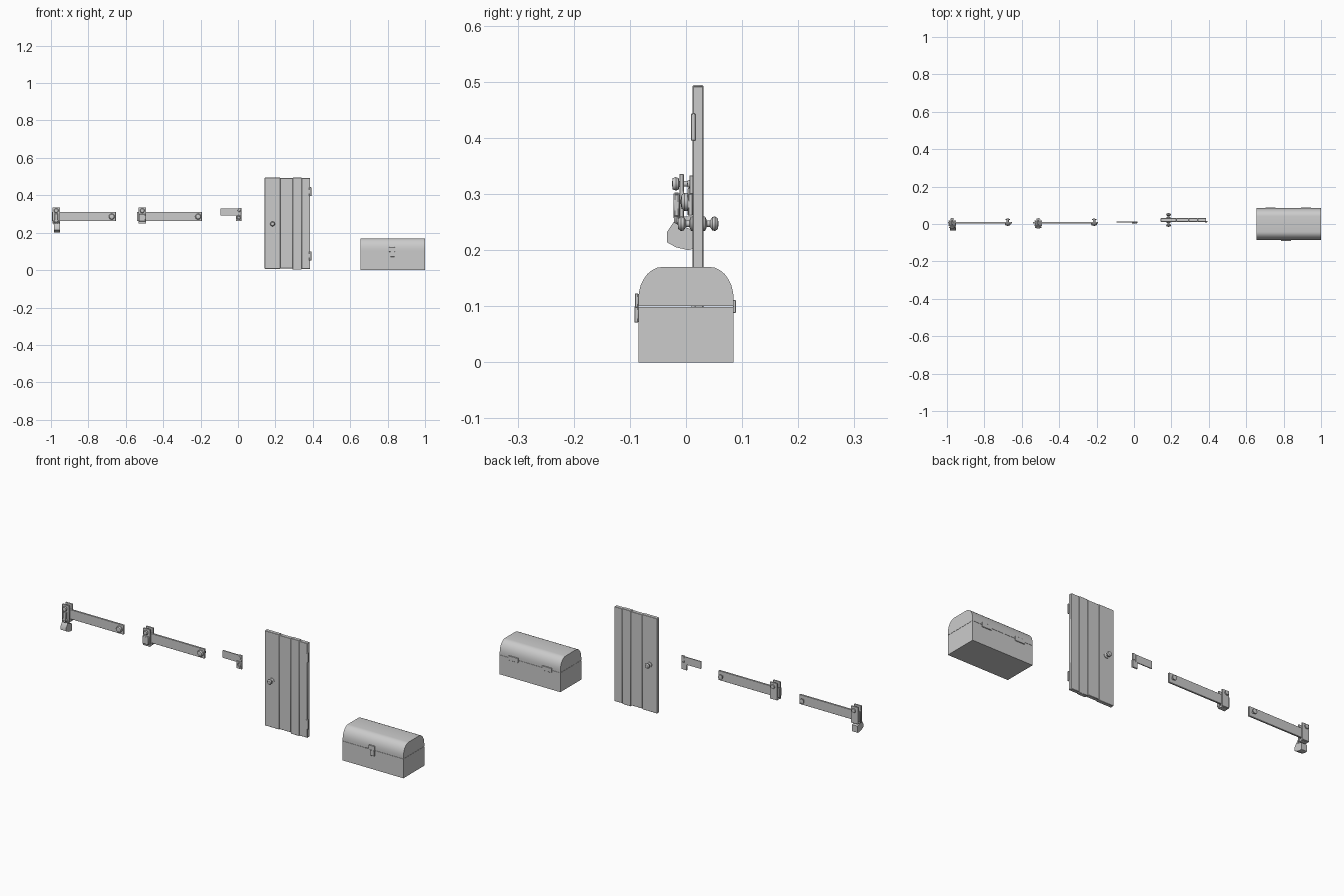
import bpy, bmesh, math
from mathutils import Matrix, Vector

if "Cube" in bpy.data.objects:
    bpy.data.objects.remove(bpy.data.objects["Cube"], do_unlink=True)

grey = bpy.data.materials.new("plain_grey")
grey.use_nodes = True
colour = (0.6, 0.6, 0.6, 1)
grey.diffuse_color = colour
grey.node_tree.nodes["Principled BSDF"].inputs["Base Color"].default_value = colour
made = []


def finish(name, bm, bevel=0):
    bmesh.ops.recalc_face_normals(bm, faces=bm.faces)
    mesh = bpy.data.meshes.new(name)
    bm.to_mesh(mesh)
    bm.free()
    ob = bpy.data.objects.new(name, mesh)
    bpy.context.collection.objects.link(ob)
    mesh.materials.append(grey)
    if bevel:
        mod = ob.modifiers.new("soft_edges", "BEVEL")
        mod.width, mod.segments = bevel, 1
    made.append(ob)
    return ob


def box(name, x, y, z, bevel=0):
    """Box from (low, high) pairs."""
    bm = bmesh.new()
    bmesh.ops.create_cube(bm, size=1)
    for v in bm.verts:
        v.co = Vector([(a + b) / 2 + c * (b - a) for (a, b), c in zip((x, y, z), v.co)])
    return finish(name, bm, bevel)


def prism(name, outline, x):
    """Outline of (y, z) points swept along x."""
    bm = bmesh.new()
    face = bm.faces.new([bm.verts.new((x[0], y, z)) for y, z in outline])
    out = bmesh.ops.extrude_face_region(bm, geom=[face])
    moved = [g for g in out["geom"] if isinstance(g, bmesh.types.BMVert)]
    bmesh.ops.translate(bm, vec=(x[1] - x[0], 0, 0), verts=moved)
    return finish(name, bm)


def lathe(name, x, z, profile, sides=16):
    """Profile of (radius, y) points turned about a y axis."""
    bm = bmesh.new()
    verts = [bm.verts.new((x + r, y, z)) for r, y in profile]
    edges = [bm.edges.new(pair) for pair in zip(verts, verts[1:])]
    bmesh.ops.spin(bm, geom=verts + edges, cent=(x, 0, z), axis=(0, 1, 0),
                   angle=math.tau, steps=sides)
    bmesh.ops.remove_doubles(bm, verts=bm.verts, dist=0.0001)
    return finish(name, bm)


def ring(name, x, y, z, radius, wire):
    """Wire loop lying in the front plane."""
    bm = bmesh.new()
    rows = []
    for i in range(16):
        turn = Matrix.Rotation(math.tau * i / 16, 3, "Y")
        rows.append([bm.verts.new(Vector((x, y, z)) + turn @ Vector(
            (radius + wire * math.cos(a), wire * math.sin(a), 0)))
            for a in [math.tau * j / 6 for j in range(6)]])
    for i in range(16):
        for j in range(6):
            a, b, k = rows[i], rows[(i + 1) % 16], (j + 1) % 6
            bm.faces.new((a[j], a[k], b[k], b[j]))
    return finish(name, bm)


# Chest
chest_x = (0.655, 1.0)
box("chest_base", chest_x, (-0.085, 0.085), (0, 0.099))
arc = [(0.042 + 0.043 * math.cos(t), 0.112 + 0.058 * math.sin(t))
       for t in [math.pi / 2 * i / 7 for i in range(8)]]
side = [(0.085, 0.1)] + arc
prism("chest_lid", side + [(-y, z) for y, z in reversed(side)], chest_x)
box("chest_latch_plate", (0.806, 0.84), (-0.091, -0.085), (0.098, 0.123), 0.001)
box("chest_latch_tongue", (0.815, 0.838), (-0.092, -0.085), (0.071, 0.1), 0.001)
box("chest_latch_pin", (0.787, 0.815), (-0.09, -0.085), (0.096, 0.102))
for label, x in (("right", 0.73), ("left", 0.92)):
    box(f"chest_hinge_{label}", (x - 0.027, x + 0.027), (0.084, 0.089), (0.088, 0.111), 0.001)

# Plank door, with slightly uneven plank ends
seams = [0.143, 0.226, 0.292, 0.34, 0.386]
for i, low in enumerate([0.006, 0.009, 0.003, 0.006]):
    box(f"door_plank_{i + 1}", (seams[i], seams[i + 1]), (0.012, 0.031),
        (low, 0.494 - 0.002 * (i % 2)), 0.0015)
knob = [(0, 0), (0.013, 0), (0.013, 0.003), (0.006, 0.006), (0.006, 0.012), (0.012, 0.016),
        (0.013, 0.021), (0.009, 0.026), (0, 0.027)]
lathe("door_knob_back", 0.185, 0.247, [(r, 0.031 + y) for r, y in knob])
lathe("door_knob_front", 0.185, 0.247, [(r, 0.012 - y) for r, y in knob])
for label, z in (("lower", 0.076), ("upper", 0.419)):
    box(f"door_hinge_{label}", (0.38, 0.392), (0.009, 0.017), (z - 0.024, z + 0.024), 0.001)

# Small hasp
box("hasp_leaf", (-0.093, -0.052), (0.008, 0.013), (0.292, 0.33))
box("hasp_strap", (-0.051, 0.0), (0.008, 0.013), (0.292, 0.33))
box("hasp_drop", (-0.012, 0.018), (0.004, 0.012), (0.262, 0.3), 0.001)
box("hasp_catch", (0.0, 0.018), (0.006, 0.013), (0.3, 0.333), 0.001)
ring("hasp_staple", 0.004, 0.004, 0.282, 0.009, 0.003)
lathe("hasp_rivet", 0.006, 0.318, [(0, 0.002), (0.006, 0.003), (0.008, 0.008)], 12)

# Two bar latches, each with an end knob, a bracket and a bolt
for label, x0, x1, pin, b0, b1 in (("outer", -0.995, -0.653, -0.675, -0.992, -0.952),
                                   ("inner", -0.54, -0.193, -0.213, -0.532, -0.492)):
    box(f"{label}_bar", (x0, x1), (0.003, 0.012), (0.262, 0.311), 0.001)
    lathe(f"{label}_bar_knob", pin, 0.286,
          [(0, -0.01), (0.012, -0.008), (0.016, -0.003), (0.016, 0.003), (0.006, 0.004),
           (0.006, 0.021), (0.012, 0.022), (0.012, 0.027), (0, 0.029)])
    box(f"{label}_bracket_back", (b0, b1), (0.013, 0.02), (0.25, 0.336), 0.001)
    box(f"{label}_bracket_front", (b0, b1), (-0.012, -0.004), (0.248, 0.336), 0.001)
    box(f"{label}_bracket_floor", (b0 + 0.003, b1 - 0.003), (-0.008, 0.016), (0.248, 0.26))
    mid = (b0 + b1) / 2
    lathe(f"{label}_bracket_bolt", mid, 0.318,
          [(0, -0.025), (0.01, -0.024), (0.012, -0.018), (0.01, -0.013), (0.005, -0.012),
           (0.005, 0.024), (0.011, 0.025), (0.01, 0.03), (0, 0.031)])

# Fittings on the bracket faces
box("inner_bracket_lug", (-0.53, -0.494), (-0.022, -0.012), (0.26, 0.3), 0.002)
box("outer_bracket_slot_plate", (-0.981, -0.963), (-0.022, -0.012), (0.255, 0.303), 0.002)

# Padlock hanging from the outer latch
ring("padlock_shackle", -0.972, -0.018, 0.255, 0.013, 0.004)
prism("padlock_body", [(-0.022, 0.25), (-0.034, 0.232), (-0.034, 0.214), (-0.018, 0.205),
                       (0.004, 0.2), (0.012, 0.202), (0.012, 0.236), (-0.008, 0.243)],
      (-0.985, -0.953))

# Smooth shading with sharp edges kept
bpy.ops.object.select_all(action="DESELECT")
for ob in made:
    ob.select_set(True)
bpy.context.view_layer.objects.active = made[0]
bpy.ops.object.shade_smooth_by_angle(angle=math.radians(35))
